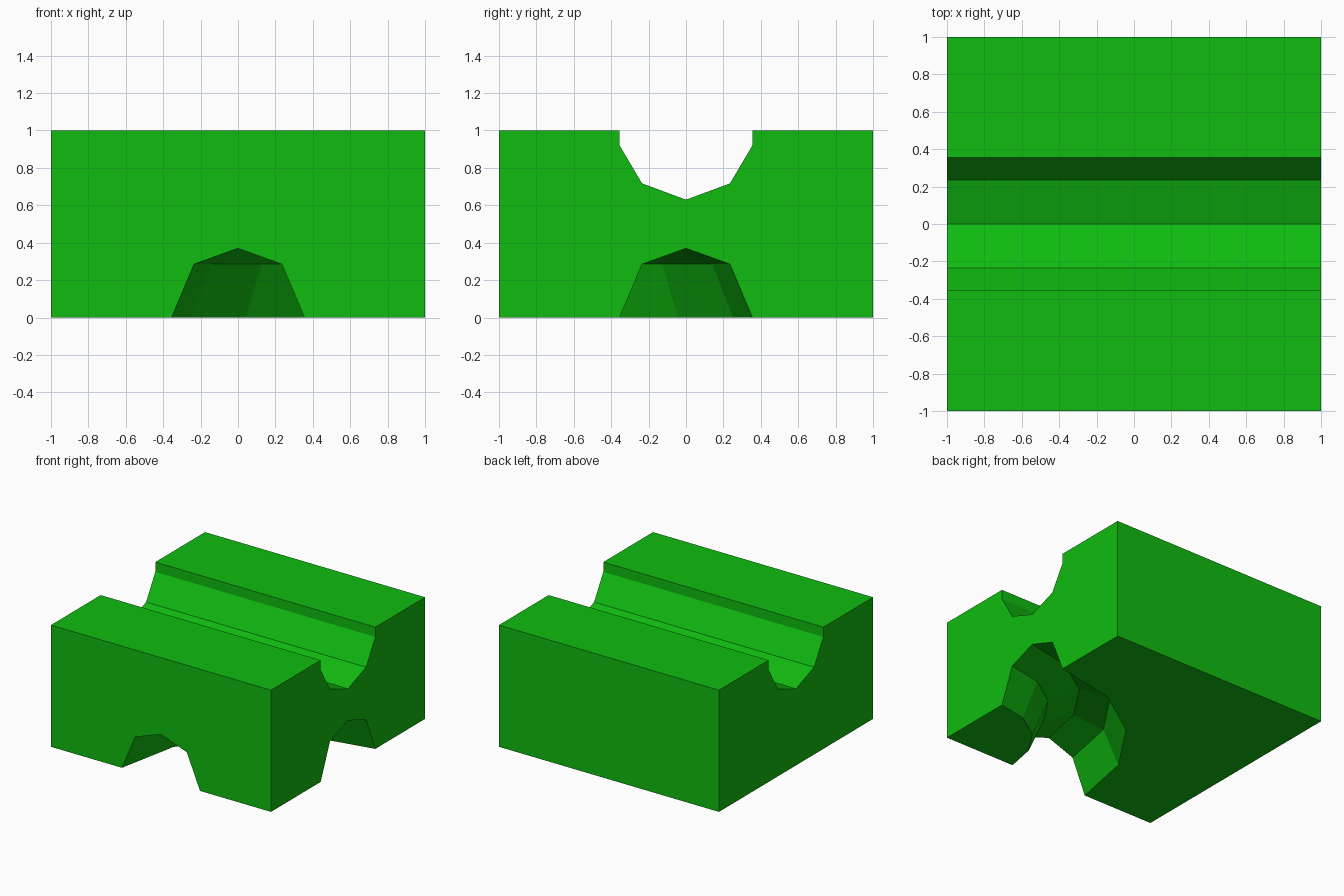
import bpy, bmesh, math

if "Cube" in bpy.data.objects:
    bpy.data.objects.remove(bpy.data.objects["Cube"])

green = bpy.data.materials.new("green")
green.diffuse_color = (0.005, 0.5, 0.005, 1)
green.use_nodes = True
green.node_tree.nodes["Principled BSDF"].inputs["Base Color"].default_value = green.diffuse_color


def make_object(name, bm):
    bmesh.ops.recalc_face_normals(bm, faces=bm.faces[:])
    mesh = bpy.data.meshes.new(name)
    bm.to_mesh(mesh)
    bm.free()
    obj = bpy.data.objects.new(name, mesh)
    bpy.context.collection.objects.link(obj)
    return obj


def sweep(name, profile, stations):
    """Sweep (offset, z) profile along stations of ((x, y), side direction)."""
    bm = bmesh.new()
    rings = [[bm.verts.new((p[0] + u * d[0], p[1] + u * d[1], z)) for u, z in profile]
             for p, d in stations]
    n = len(profile)
    for a, b in zip(rings, rings[1:]):
        for i in range(n):
            j = (i + 1) % n
            bm.faces.new((a[i], a[j], b[j], b[i]))
    bm.faces.new(rings[0])
    bm.faces.new(rings[-1])
    return make_object(name, bm)


def mirrored(half):
    """Complete a half profile that ends on the centre line."""
    return half + [(-u, z) for u, z in half[-2::-1]]


# Solid block
bm = bmesh.new()
bmesh.ops.create_cube(bm, size=1)
bmesh.ops.scale(bm, vec=(2, 2, 1), verts=bm.verts[:])
bmesh.ops.translate(bm, vec=(0, 0, 0.5), verts=bm.verts[:])
block = make_object("track_block", bm)
block.data.materials.append(green)

# Straight groove across the top
groove = sweep("groove_cutter",
               mirrored([(0.355, 1.2), (0.355, 0.92), (0.235, 0.717), (0, 0.63)]),
               [((-1.2, 0), (0, 1)), ((1.2, 0), (0, 1))])

# Quarter-turn channel underneath, from the front face to the right face
stations = [((1.2, 0), (0, 1))]
for i in range(5):
    a = math.pi / 2 + i * math.pi / 8
    d = (math.cos(a), math.sin(a))
    stations.append(((1 + d[0], -1 + d[1]), d))
stations.append(((0, -1.2), (-1, 0)))
channel = sweep("channel_cutter",
                mirrored([(0.355, -0.2), (0.355, 0), (0.235, 0.285), (0, 0.37)]),
                stations)

# Carve both tracks
for cutter in (groove, channel):
    cutter.data.materials.append(green)
    mod = block.modifiers.new(cutter.name, 'BOOLEAN')
    mod.operation = 'DIFFERENCE'
    mod.solver = 'EXACT'
    mod.object = cutter
    cutter.hide_render = True
    cutter.hide_set(True)
